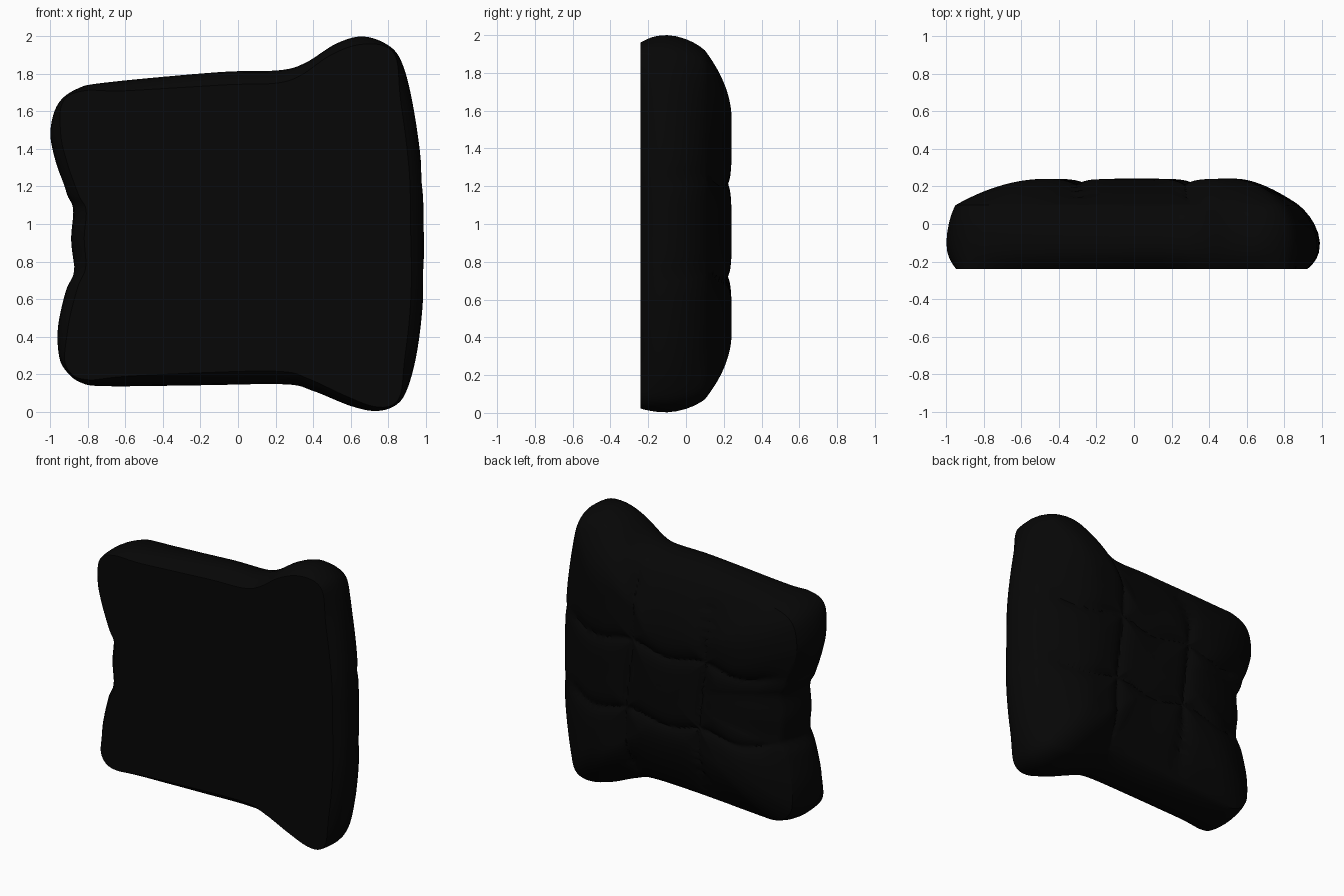
import bpy, bmesh, math
from mathutils import Vector

cube = bpy.data.objects.get("Cube")
if cube:
    bpy.data.objects.remove(cube, do_unlink=True)

# Soft black fabric
fabric = bpy.data.materials.new("black_fabric")
fabric.use_nodes = True
colour = (0.002, 0.002, 0.002, 1)
fabric.diffuse_color = colour
bsdf = fabric.node_tree.nodes["Principled BSDF"]
bsdf.inputs["Base Color"].default_value = colour
bsdf.inputs["Roughness"].default_value = 0.9

# Cushion outline, x and z, anticlockwise from the lower corner
OUTLINE = [(-.92, .22), (-.84, .155), (-.7, .135), (-.2, .14), (.25, .145),
           (.4, .11), (.6, .03), (.74, .003), (.85, .04), (.91, .14),
           (.96, .35), (.99, .65), (.99, 1), (.98, 1.3), (.93, 1.65),
           (.87, 1.87), (.79, 1.96), (.66, 2), (.52, 1.96), (.36, 1.86),
           (.22, 1.82), (-.1, 1.81), (-.7, 1.755), (-.86, 1.72),
           (-.96, 1.64), (-1, 1.5), (-.98, 1.36), (-.92, 1.17),
           (-.88, 1.08), (-.89, .92), (-.88, .75), (-.92, .64),
           (-.96, .45), (-.955, .3)]
# Where the crisp corner edges run from front to back
CORNERS = [Vector(c) for c in ((-.91, .19), (.83, .03), (.82, 1.94), (-.92, 1.69))]
CENTRE = Vector((0.05, 1.0))
STEPS, DOME_RINGS = 8, 56
FRONT_Y, RIM_Y, RISE = -0.24, 0.1, 0.142


def smooth_loop(points, steps):
    """Closed Catmull-Rom curve through the points."""
    pts = [Vector(p) for p in points]
    n, out = len(pts), []
    for i in range(n):
        a, b, c, d = (pts[(i + k) % n] for k in (-1, 0, 1, 2))
        for s in range(steps):
            t = s / steps
            out.append(0.5 * (2 * b + (c - a) * t + (2 * a - 5 * b + 4 * c - d) * t**2
                              + (3 * b - a - 3 * c + d) * t**3))
    return out


def groove(x, z, vertical=True):
    """Strength of the nearest quilting seam, 0 to 1."""
    sag = -0.025 * math.cos(2 * math.pi * x / 0.58)
    gaps = [abs(z - sag - 0.72), abs(z - sag - 1.21 - 0.02 * x)]
    if vertical:
        bow = 0.03 * math.sin(math.pi * (z - 0.2) / 0.8)
        gaps += [abs(x - bow - 0.3), abs(x - bow + 0.28)]
    return math.exp(-min(gaps) / 0.045)


def cornerness(p):
    """1 at a corner, falling to 0 along the sides."""
    d = min((p - c).length for c in CORNERS)
    return math.exp(-(d / 0.15) ** 2)


loop = smooth_loop(OUTLINE, STEPS)
bm = bmesh.new()


def ring(place):
    return [bm.verts.new(place(p)) for p in loop]


def inset(p, amount):
    return p - (p - CENTRE).normalized() * amount


def bridge(a, b):
    n = len(a)
    for i in range(n):
        j = (i + 1) % n
        bm.faces.new((a[i], a[j], b[j], b[i]))


def cap(edge, tip):
    v = bm.verts.new(tip)
    for i in range(len(edge)):
        bm.faces.new((edge[i], edge[(i + 1) % len(edge)], v))


def rim_inset(p):
    return (0.085 + 0.03 * p.x) * (1 - 0.3 * cornerness(p))


# Side wall: sides bulge out behind the flat front, corners stay straight
def front_wall(p, y, amount):
    q = inset(p, amount * (1 - 0.85 * cornerness(p)))
    return (q.x, y, q.y)


def rear_wall(p, y, share):
    q = inset(p, share * rim_inset(p))
    if abs(q.x) > 0.8:
        q = inset(q, 0.012 * groove(q.x, q.y, False))
    return (q.x, y, q.y)


FRONT_WALL = [(FRONT_Y, 0.07), (-0.215, 0.042), (-0.185, 0.02), (-0.15, 0.006)]
REAR_WALL = [(-0.1, 0), (-0.05, 0.08), (0, 0.26), (0.04, 0.48), (0.075, 0.75), (RIM_Y, 1)]
rings = [ring(lambda p, y=y, a=a: front_wall(p, y, a)) for y, a in FRONT_WALL]
rings += [ring(lambda p, y=y, s=s: rear_wall(p, y, s)) for y, s in REAR_WALL]


# Quilted back: domed, with sewn grooves
def dome(p, t):
    rim = inset(p, rim_inset(p))
    q = rim.lerp(CENTRE, t)
    d = min((rim - q).length / (0.49 - 0.06 * p.x), 1)
    y = RIM_Y + RISE * (1 - (1 - d) ** 2)
    return (q.x, y - 0.035 * min(1, d * 3) * groove(q.x, q.y), q.y)


for k in range(1, DOME_RINGS):
    rings.append(ring(lambda p, t=k / DOME_RINGS: dome(p, t)))
for a, b in zip(rings, rings[1:]):
    bridge(a, b)
cap(rings[-1], (CENTRE.x, RIM_Y + RISE, CENTRE.y))
cap(rings[0], (CENTRE.x, FRONT_Y, CENTRE.y))
bmesh.ops.recalc_face_normals(bm, faces=bm.faces)

mesh = bpy.data.meshes.new("quilted_cushion")
bm.to_mesh(mesh)
bm.free()
mesh.materials.append(fabric)
cushion = bpy.data.objects.new("quilted_cushion", mesh)
bpy.context.collection.objects.link(cushion)
bpy.ops.object.select_all(action='DESELECT')
cushion.select_set(True)
bpy.context.view_layer.objects.active = cushion
bpy.ops.object.shade_smooth_by_angle(angle=math.radians(33))
